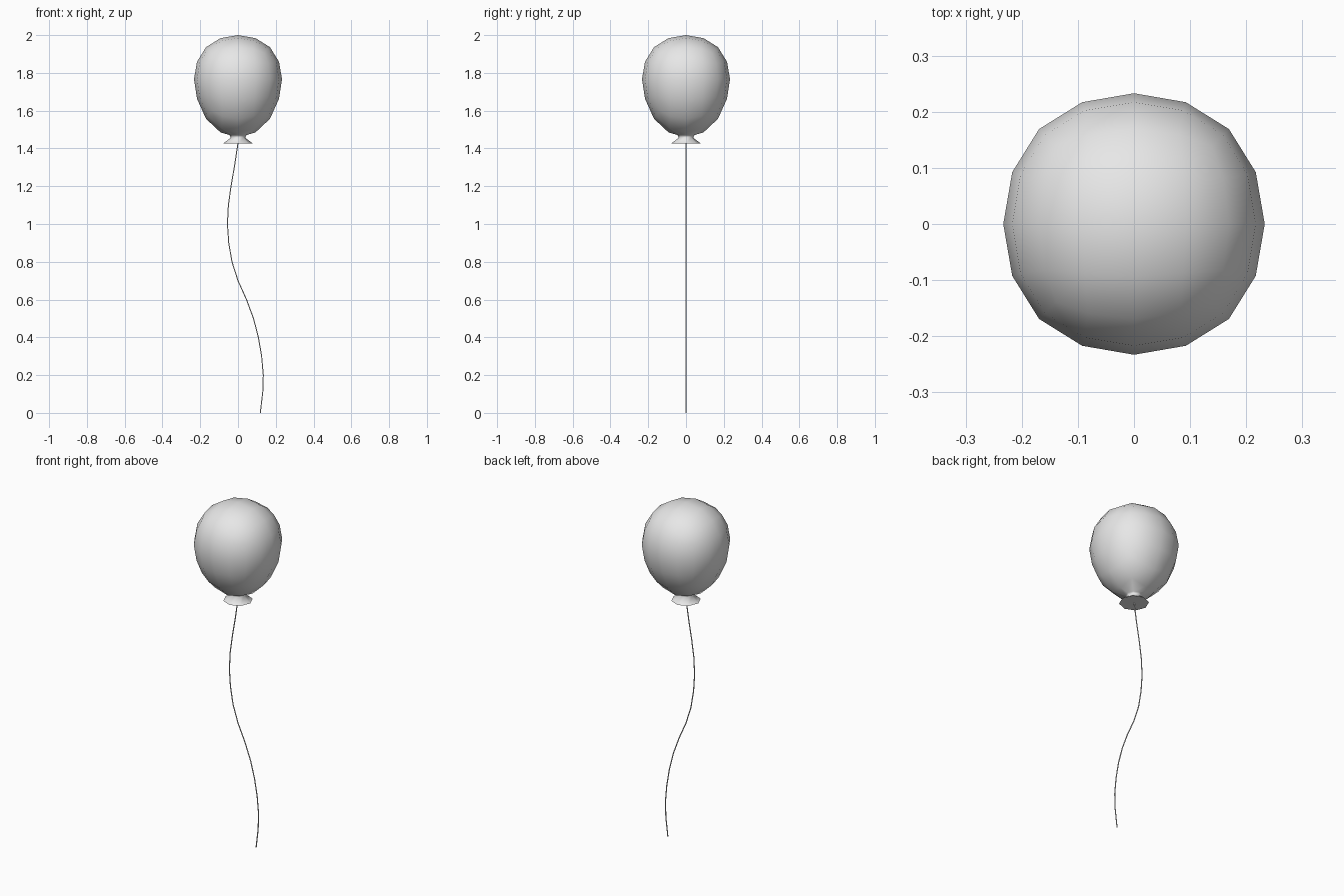
import bpy, bmesh
from math import radians
from mathutils import Vector

old = bpy.data.objects.get("Cube")
if old:
    bpy.data.objects.remove(old)


def make_material(name, rgb):
    mat = bpy.data.materials.new(name)
    mat.use_nodes = True
    mat.diffuse_color = (*rgb, 1)
    mat.node_tree.nodes["Principled BSDF"].inputs["Base Color"].default_value = (*rgb, 1)
    return mat


grey = make_material("light grey", (0.8, 0.8, 0.8))

RADIUS = 0.233
MIDDLE = 1.767

# Balloon: a rounded cube, stretched downwards below its widest ring
bpy.ops.mesh.primitive_cube_add(size=2)
balloon = bpy.context.object
balloon.name = "balloon"
balloon.data.name = "balloon"
rounding = balloon.modifiers.new("rounding", 'SUBSURF')
rounding.levels = 2
bpy.ops.object.modifier_apply(modifier=rounding.name)

bm = bmesh.new()
bm.from_mesh(balloon.data)
scale = RADIUS / max(v.co.x for v in bm.verts)
for v in bm.verts:
    v.co *= scale
    if v.co.z < 0:
        v.co.z *= 1 + 0.3 * min(1, -v.co.z / (0.9 * RADIUS))
    v.co.z += MIDDLE

# Neck and flared lip: open the bottom and extrude its ring of eight edges
bottom = min(bm.verts, key=lambda v: v.co.z)
bmesh.ops.delete(bm, geom=[bottom], context='VERTS')
ring = [e for e in bm.edges if e.is_boundary]
for radius, height in ((0.045, 1.471), (0.038, 1.457), (0.08, 1.425)):
    made = bmesh.ops.extrude_edge_only(bm, edges=ring)["geom"]
    ring = [g for g in made if isinstance(g, bmesh.types.BMEdge) and g.is_boundary]
    for v in {v for e in ring for v in e.verts}:
        flat = Vector((v.co.x, v.co.y, 0)).normalized() * radius
        v.co = flat + Vector((0, 0, height))
bmesh.ops.contextual_create(bm, geom=ring)
bmesh.ops.recalc_face_normals(bm, faces=bm.faces)
bm.to_mesh(balloon.data)
bm.free()
balloon.data.materials.append(grey)
bpy.ops.object.shade_smooth_by_angle(angle=radians(80))

# String: a thin wavy cord hanging from the lip
path = [(0, 1.43), (-0.018, 1.31), (-0.037, 1.2), (-0.051, 1.1), (-0.056, 1.0),
        (-0.049, 0.9), (-0.032, 0.8), (0, 0.7), (0.045, 0.6), (0.082, 0.5),
        (0.108, 0.4), (0.125, 0.3), (0.134, 0.2), (0.131, 0.11), (0.118, 0)]
curve = bpy.data.curves.new("string", 'CURVE')
curve.dimensions = '3D'
curve.bevel_depth = 0.003
curve.bevel_resolution = 1
curve.use_fill_caps = True
spline = curve.splines.new('POLY')
spline.points.add(len(path) - 1)
for point, (x, z) in zip(spline.points, path):
    point.co = (x, 0, z, 1)
string = bpy.data.objects.new("string", curve)
bpy.context.collection.objects.link(string)
curve.materials.append(grey)
